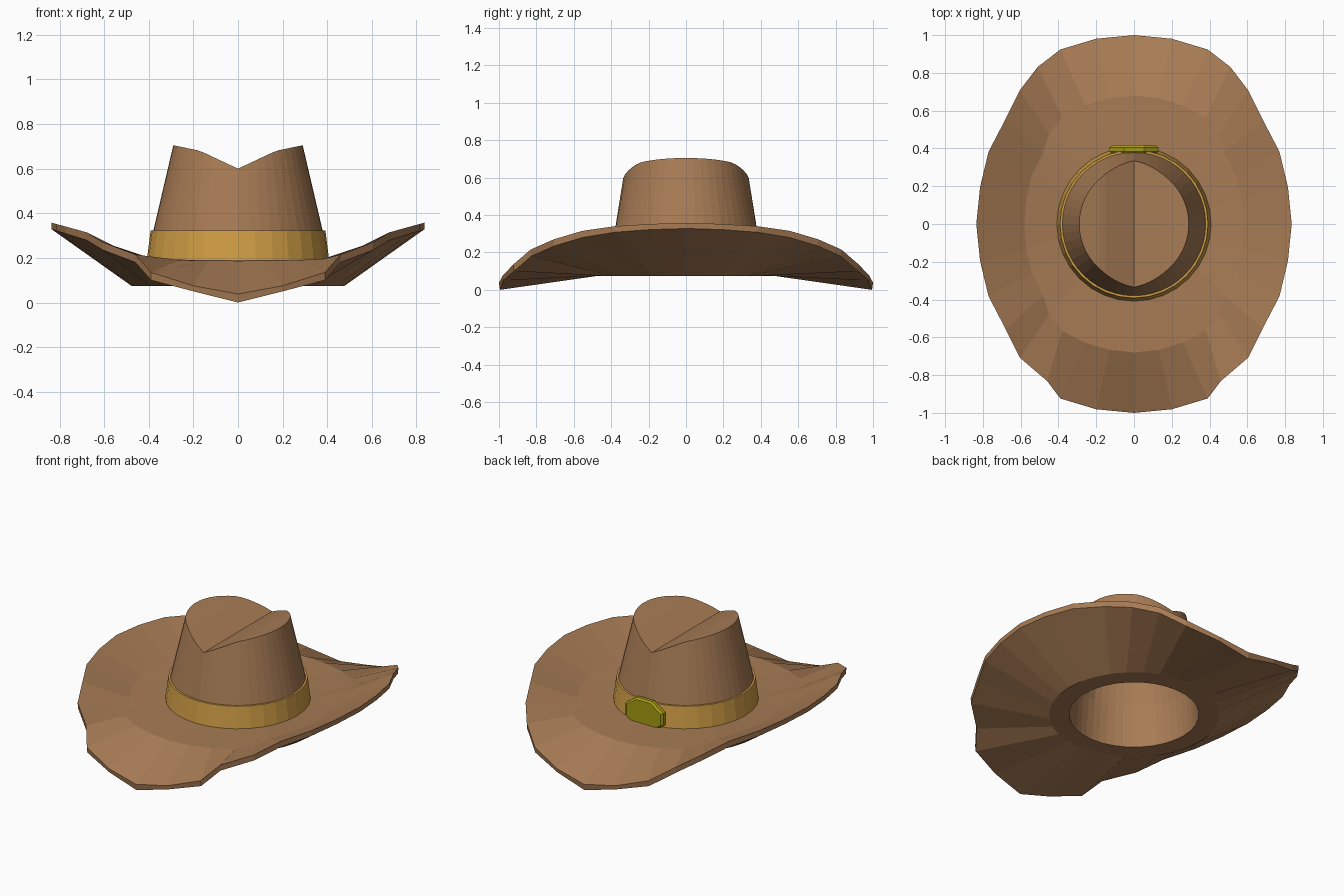
import bpy, bmesh, math
from math import sin, cos, pi

if "Cube" in bpy.data.objects:
    bpy.data.objects.remove(bpy.data.objects["Cube"])


def material(name, rgb):
    m = bpy.data.materials.new(name)
    m.diffuse_color = (*rgb, 1)
    m.use_nodes = True
    m.node_tree.nodes["Principled BSDF"].inputs["Base Color"].default_value = m.diffuse_color
    return m


FELT = material("felt", (0.39, 0.20, 0.09))
GOLD = material("band_gold", (0.63, 0.34, 0.06))
METAL = material("buckle_metal", (0.38, 0.33, 0.006))


def build(name, rings, mat, closed=False, fold=False, caps=False):
    """Join equal rings of points with quads; close, fold-cap or flat-cap them."""
    bm = bmesh.new()
    loops = [[bm.verts.new(p) for p in r] for r in rings]
    n = len(loops[0])
    pairs = list(zip(loops, loops[1:]))
    if closed:
        pairs.append((loops[-1], loops[0]))
    for a, b in pairs:
        for i in range(n):
            j = (i + 1) % n
            bm.faces.new((a[i], a[j], b[j], b[i]))
    if fold:  # strips across y, so the top is creased along y
        t = loops[-1]
        for i in range(n // 2):
            f = [t[i], t[i + 1], t[n - i - 1], t[(n - i) % n]]
            bm.faces.new(list(dict.fromkeys(f)))
    if caps:
        bm.faces.new(loops[0])
        bm.faces.new(loops[-1])
    bmesh.ops.recalc_face_normals(bm, faces=bm.faces)
    me = bpy.data.meshes.new(name)
    bm.to_mesh(me)
    bm.free()
    me.materials.append(mat)
    ob = bpy.data.objects.new(name, me)
    bpy.context.collection.objects.link(ob)
    return ob


def circle(r, z, n):
    return [(r * cos(2 * pi * i / n), r * sin(2 * pi * i / n), z) for i in range(n)]


def quarter_ring(xs, zs, ry, front=None):
    """Mirror a quarter outline (side to end) into a 32 point ring."""
    pts = []
    for i in range(32):
        a = 2 * pi * i / 32
        k = i % 16
        k = k if k <= 8 else 16 - k
        x = xs[k]
        if front and sin(a) < 0 and k == 5:
            x = front
        pts.append((x * (1 if cos(a) >= 0 else -1), ry * sin(a), zs[k]))
    return pts


# Brim: flat underside, curled sides, dipping front and back
edge_x = [.835, .815, .77, .68, .605, .51, .39, .20, 0]
edge_z = [.358, .352, .34, .315, .27, .215, .135, .075, .038]
low_z = [.328, .322, .308, .28, .235, .18, .10, .05, 0]
mid_x = [.58, .57, .54, .48, .45, .38, .26, .13, 0]
mid_z = [.23, .225, .22, .21, .20, .195, .19, .188, .187]
build("brim", [circle(.365, .075, 32), circle(.478, .075, 32),
               quarter_ring(edge_x, low_z, .995, .46),
               quarter_ring(edge_x, edge_z, 1.0, .46),
               quarter_ring(mid_x, mid_z, .68),
               circle(.40, .19, 32)], FELT, closed=True)


# Crown: tapered wall with a folded crease on top
def rim(n, inset, drop):
    pts = []
    for i in range(n):
        a = 2 * pi * i / n
        r = .3
        for _ in range(20):
            x = abs(r * cos(a))
            z = .60 + x * .08 / .17 if x < .17 else .68 + (x - .17) * .025 / .12
            r = .29 + (.705 - z) * .43
        pts.append(((r - inset) * cos(a), (r - inset) * sin(a), z - drop))
    return pts


N = 48
build("crown", [circle(.405, .17, N), circle(.38, .32, N), rim(N, 0, 0)], FELT, fold=True)
lining = build("crown_lining", [circle(.365, .075, N), circle(.345, .32, N),
                                rim(N, .03, .03)], FELT, fold=True)
lining.data.flip_normals()

# Hat band around the crown base
build("hat_band", [circle(.375, .18, 32), circle(.41, .18, 32),
                   circle(.392, .322, 32), circle(.37, .322, 32)], GOLD, closed=True)


# Buckle: bevelled oval plate on the back of the band
def plate(s, y):
    return [(.13 * s * cos(pi / 8 + i * pi / 4) / cos(pi / 8), y,
             .245 + .092 * s * sin(pi / 8 + i * pi / 4) / cos(pi / 8)) for i in range(8)]


build("buckle", [plate(.92, .375), plate(1, .385), plate(1, .405), plate(.9, .417)],
      METAL, caps=True)
